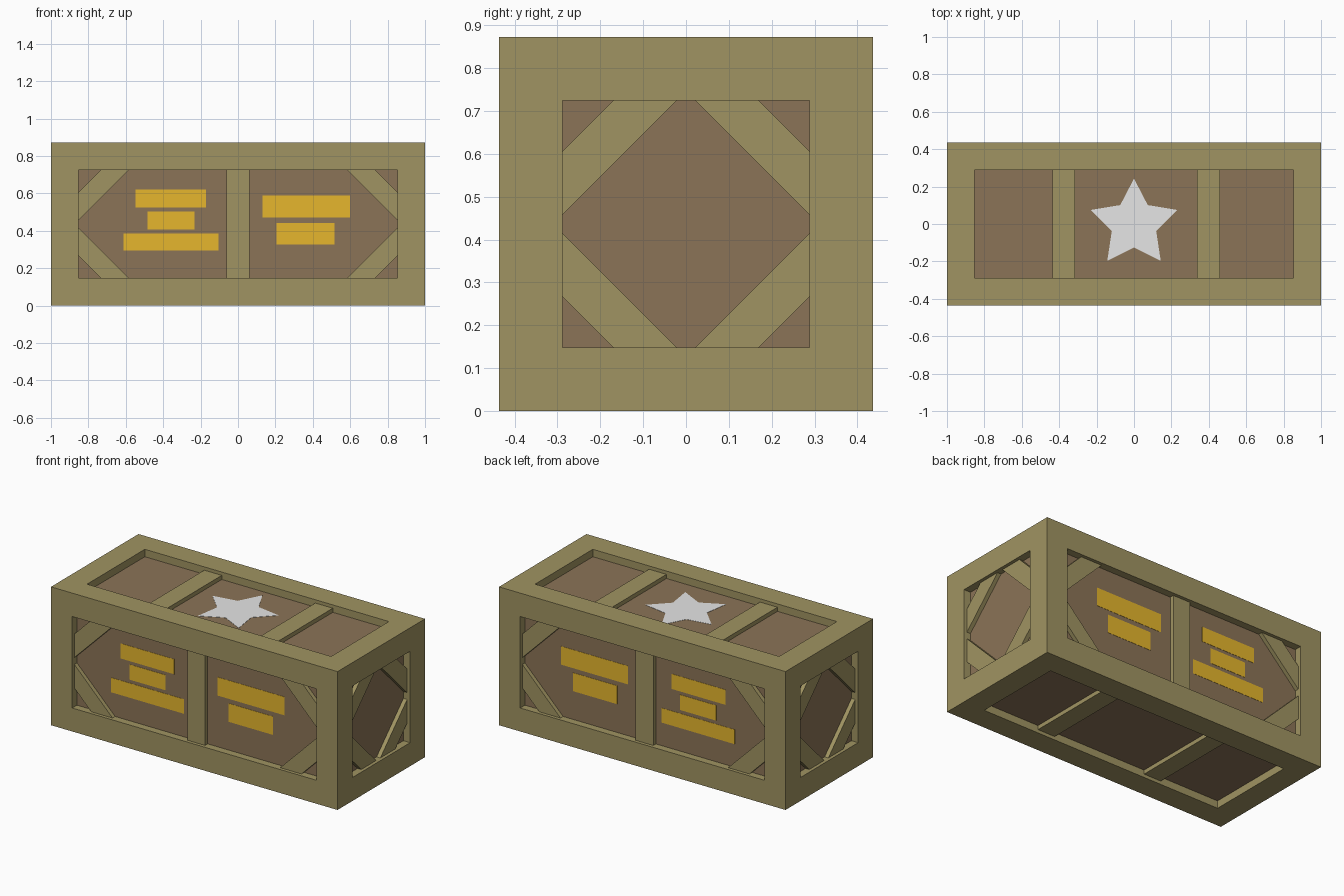
import bpy, bmesh, math
from mathutils import Vector

if "Cube" in bpy.data.objects:
    bpy.data.objects.remove(bpy.data.objects["Cube"])

HX, HY, H = 1.0, 0.436, 0.873     # half length, half depth, height
HZ = H / 2
RIM, SINK = 0.148, 0.047          # frame width and panel recess
BATTEN = 0.026                    # batten height above the panel


def material(name, rgb):
    m = bpy.data.materials.new(name)
    m.diffuse_color = (*rgb, 1)
    m.use_nodes = True
    m.node_tree.nodes["Principled BSDF"].inputs["Base Color"].default_value = m.diffuse_color
    return m


OLIVE = material("olive_frame", (0.352, 0.296, 0.122))
BROWN = material("brown_panel", (0.260, 0.174, 0.095))
YELLOW = material("yellow_paint", (0.79, 0.47, 0.026))
GREY = material("light_grey_paint", (0.79, 0.79, 0.79))


def add_object(name, bm, *mats):
    bmesh.ops.recalc_face_normals(bm, faces=bm.faces[:])
    me = bpy.data.meshes.new(name)
    bm.to_mesh(me)
    bm.free()
    for m in mats:
        me.materials.append(m)
    ob = bpy.data.objects.new(name, me)
    bpy.context.collection.objects.link(ob)
    return ob


def plate(name, pts, u, v, n, thick, mat):
    """Prism standing on the recessed panel whose outward direction is n."""
    u, v, n = Vector(u), Vector(v), Vector(n)
    half = abs(n.x) * HX + abs(n.y) * HY + abs(n.z) * HZ
    base = Vector((0, 0, HZ)) + n * (half - SINK)
    bm = bmesh.new()
    face = bm.faces.new([bm.verts.new(base + u * a + v * b) for a, b in pts])
    top = bmesh.ops.extrude_face_region(bm, geom=[face])["geom"]
    bmesh.ops.translate(bm, vec=n * thick,
                        verts=[g for g in top if isinstance(g, bmesh.types.BMVert)])
    add_object(name, bm, mat)


def rect(a0, a1, b0, b1):
    return [(a0, b0), (a1, b0), (a1, b1), (a0, b1)]


# crate body: box with a frame inset on each side and sunken panels
bm = bmesh.new()
bmesh.ops.create_cube(bm, size=1)
for vert in bm.verts:
    vert.co = (vert.co.x * 2 * HX, vert.co.y * 2 * HY, vert.co.z * 2 * HZ + HZ)
panels = bm.faces[:]
bmesh.ops.inset_individual(bm, faces=panels, thickness=RIM, use_even_offset=True)
bmesh.ops.inset_individual(bm, faces=panels, thickness=0, depth=-SINK)
for f in panels:
    f.material_index = 1
add_object("crate_body", bm, OLIVE, BROWN)

WX, WY, WZ = HX - RIM, HY - RIM, HZ - RIM   # half sizes of the windows
X, Y, Z = (1, 0, 0), (0, 1, 0), (0, 0, 1)


# diagonal corner braces of a window
def braces(name, w, h, u, v, n):
    near, far = 0.118, 0.267
    for su, a in ((-1, "a"), (1, "b")):
        for sv, b in ((-1, "lower"), (1, "upper")):
            pts = [(su * (w - near), sv * h), (su * (w - far), sv * h),
                   (su * w, sv * (h - far)), (su * w, sv * (h - near))]
            plate(f"{name}_{b}_brace_{a}", pts, u, v, n, BATTEN, OLIVE)


# painted bars: x range and z range
BARS = [(-0.548, -0.172, 0.525, 0.62), (-0.484, -0.232, 0.408, 0.504),
        (-0.613, -0.103, 0.294, 0.386), (0.132, 0.598, 0.472, 0.588),
        (0.207, 0.517, 0.327, 0.443)]

for s, side in ((-1, "front"), (1, "back")):
    n = (0, s, 0)
    plate(f"{side}_batten", rect(-0.062, 0.061, -WZ, WZ), X, Z, n, BATTEN, OLIVE)
    braces(side, WX, WZ, X, Z, n)
    for i, (x0, x1, z0, z1) in enumerate(BARS):
        plate(f"{side}_painted_bar_{i + 1}", rect(x0, x1, z0 - HZ, z1 - HZ),
              X, Z, n, 0.0015, YELLOW)

for s, side in ((-1, "left_end"), (1, "right_end")):
    braces(side, WY, WZ, Y, Z, (s, 0, 0))

# cross battens on lid and base
for s, side in ((1, "lid"), (-1, "base")):
    for i, (x0, x1) in enumerate(((-0.437, -0.315), (0.338, 0.46))):
        plate(f"{side}_batten_{i + 1}", rect(x0, x1, -WY, WY), X, Y, (0, 0, s),
              BATTEN, OLIVE)

# painted star on the lid
star = []
for k in range(10):
    r, t = (0.125 if k % 2 else 0.243), math.radians(90 + 36 * k)
    star.append((r * math.cos(t), r * math.sin(t)))
plate("lid_painted_star", star, X, Y, Z, 0.0015, GREY)
